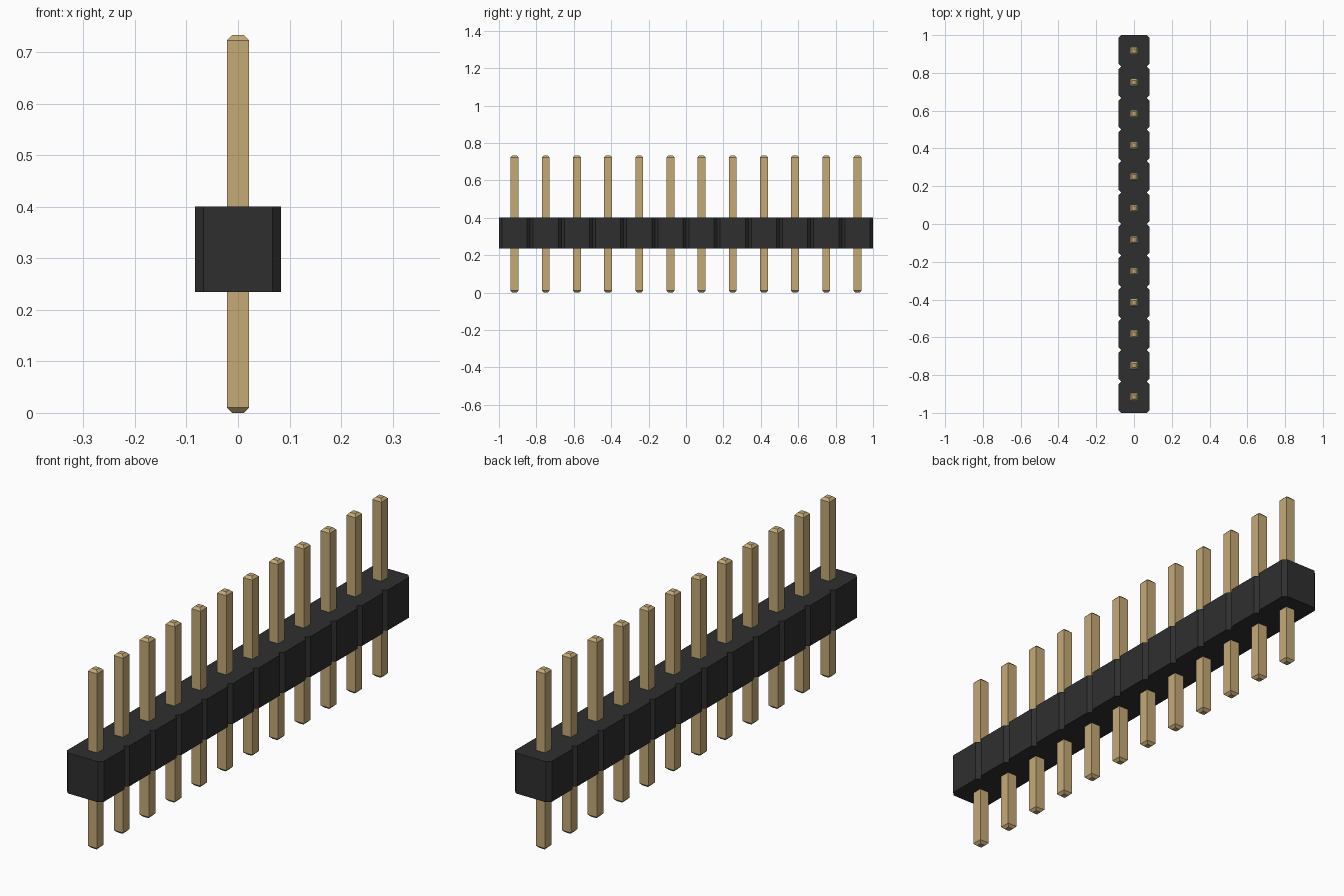
import bpy, bmesh

cube = bpy.data.objects.get("Cube")
if cube:
    bpy.data.objects.remove(cube, do_unlink=True)

COUNT = 12
PITCH = 2.0 / COUNT
HALF = PITCH / 2                 # half width of one housing block
CHAMFER = 0.016
BODY_Z0, BODY_Z1 = 0.235, 0.40
PIN_HALF, PIN_TIP, PIN_TOP, TIP_H = 0.021, 0.011, 0.733, 0.01
CENTRES = [-1 + PITCH * (i + 0.5) for i in range(COUNT)]


def material(name, rgb):
    mat = bpy.data.materials.new(name)
    mat.use_nodes = True
    mat.diffuse_color = (*rgb, 1)
    bsdf = mat.node_tree.nodes["Principled BSDF"]
    bsdf.inputs["Base Color"].default_value = (*rgb, 1)
    bsdf.inputs["Roughness"].default_value = 0.5
    return mat


def finish(bm, name, mat):
    bmesh.ops.recalc_face_normals(bm, faces=bm.faces)
    mesh = bpy.data.meshes.new(name)
    bm.to_mesh(mesh)
    bm.free()
    mesh.materials.append(mat)
    return mesh


def add(name, mesh, y=0.0):
    obj = bpy.data.objects.new(name, mesh)
    obj.location.y = y
    bpy.context.collection.objects.link(obj)
    return obj


black = material("black plastic", (0.028, 0.028, 0.028))
gold = material("gold metal", (0.56, 0.405, 0.185))

# Housing: a row of chamfered blocks joined along their shared edges
h, k = HALF, HALF - CHAMFER
octagon = [(h, -k), (h, k), (k, h), (-k, h), (-h, k), (-h, -k), (-k, -h), (k, -h)]
bm = bmesh.new()
for cy in CENTRES:
    bm.faces.new([bm.verts.new((x, cy + y, BODY_Z0)) for x, y in octagon])
bmesh.ops.remove_doubles(bm, verts=bm.verts, dist=1e-4)
base = list(bm.faces)
ext = bmesh.ops.extrude_face_region(bm, geom=base, use_keep_orig=True)
top = [v for v in ext["geom"] if isinstance(v, bmesh.types.BMVert)]
bmesh.ops.translate(bm, verts=top, vec=(0, 0, BODY_Z1 - BODY_Z0))
add("housing", finish(bm, "housing", black))

# Pin: square bar with tapered tips, shared by every position
bm = bmesh.new()
rings = []
for r, z in [(PIN_TIP, 0), (PIN_HALF, TIP_H),
             (PIN_HALF, PIN_TOP - TIP_H), (PIN_TIP, PIN_TOP)]:
    rings.append([bm.verts.new((r * sx, r * sy, z))
                  for sx, sy in [(-1, -1), (1, -1), (1, 1), (-1, 1)]])
for lower, upper in zip(rings, rings[1:]):
    for i in range(4):
        j = (i + 1) % 4
        bm.faces.new((lower[i], lower[j], upper[j], upper[i]))
bm.faces.new(rings[0][::-1])
bm.faces.new(rings[-1])
pin_mesh = finish(bm, "pin", gold)
for i, cy in enumerate(CENTRES):
    add(f"pin_{i + 1}", pin_mesh, cy)
